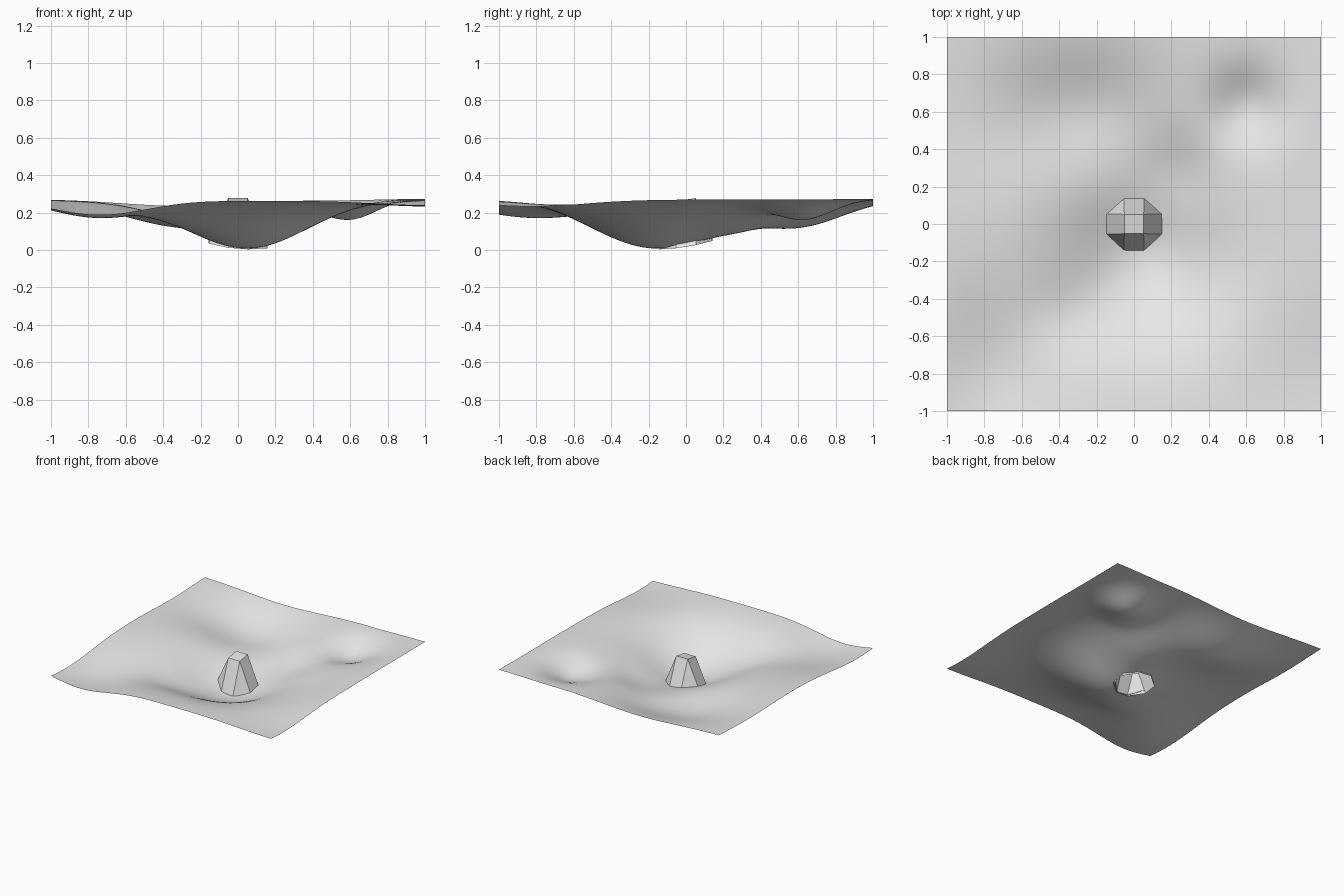
import bpy, bmesh
from math import exp
from mathutils import Vector

cube = bpy.data.objects.get("Cube")
if cube:
    bpy.data.objects.remove(cube, do_unlink=True)

grey = bpy.data.materials.new("pale_grey")
grey.use_nodes = True
colour = (0.8, 0.8, 0.8, 1)
grey.diffuse_color = colour
for node in grey.node_tree.nodes:
    if node.type == 'BSDF_PRINCIPLED':
        node.inputs["Base Color"].default_value = colour

# Rolling ground: hollows as (x, y, width x, width y, depth)
LEVEL = 0.273
HOLLOWS = [
    (0.05, -0.16, 0.32, 0.32, 0.262),
    (-0.27, 0.59, 0.35, 0.25, 0.145),
    (0.6, 0.63, 0.14, 0.15, 0.1),
    (0.25, 0.3, 0.21, 0.16, 0.055),
    (-0.3, -0.47, 0.18, 0.15, 0.035),
    (-0.74, -0.8, 0.26, 0.33, 0.1),
    (1.05, -0.83, 0.36, 0.28, 0.04),
]


def ground_height(x, y):
    return LEVEL - sum(d * exp(-((x - cx) / sx) ** 2 / 2 - ((y - cy) / sy) ** 2 / 2)
                       for cx, cy, sx, sy, d in HOLLOWS)


def octagon(a, b, c):
    """Cut-corner rectangle: half sides a, b and half flat length c."""
    return [(c, -b), (a, -c), (a, c), (c, b), (-c, b), (-a, c), (-a, -c), (-c, -b)]


def finish(bm, name):
    mesh = bpy.data.meshes.new(name)
    bm.to_mesh(mesh)
    bm.free()
    mesh.materials.append(grey)
    obj = bpy.data.objects.new(name, mesh)
    bpy.context.collection.objects.link(obj)
    return obj


# Ground sheet, opened beneath the tower
outline = [Vector((x, y, 0)) for x, y in octagon(0.158, 0.143, 0.053)]
rim = [p * 0.93 for p in outline]
sides = []
bm = bmesh.new()
bmesh.ops.create_grid(bm, x_segments=80, y_segments=80, size=1)
for p, q in zip(rim, rim[1:] + rim[:1]):
    out = (q - p).cross(Vector((0, 0, 1))).normalized()
    sides.append((p, out))
    near = [f for f in bm.faces if f.calc_center_median().length < 0.25]
    geom = near + list({e for f in near for e in f.edges}) + list({v for f in near for v in f.verts})
    bmesh.ops.bisect_plane(bm, geom=geom, plane_co=p, plane_no=out, dist=1e-5)
inside = [f for f in bm.faces
          if all((f.calc_center_median() - p).dot(n) < 0 for p, n in sides)]
bmesh.ops.delete(bm, geom=inside, context='FACES')
for v in bm.verts:
    v.co.z = ground_height(v.co.x, v.co.y)
ground = finish(bm, "ground")
for poly in ground.data.polygons:
    poly.use_smooth = True

# Tower: eight-sided open base, tilted with the ground, narrowing to a small square top
bm = bmesh.new()
base = [bm.verts.new((p.x, p.y, 0.031 + 0.16 * p.y - 0.08 * p.x)) for p in outline]
t = 0.052
top = [bm.verts.new((x, y, 0.27 + 0.16 * y)) for x, y in ((t, -t), (t, t), (-t, t), (-t, -t))]
for i in range(4):
    a, b, c = base[2 * i], base[2 * i + 1], base[(2 * i + 2) % 8]
    bm.faces.new((a, b, top[i]))
    bm.faces.new((b, c, top[(i + 1) % 4], top[i]))
bm.faces.new(top)
finish(bm, "tower")
